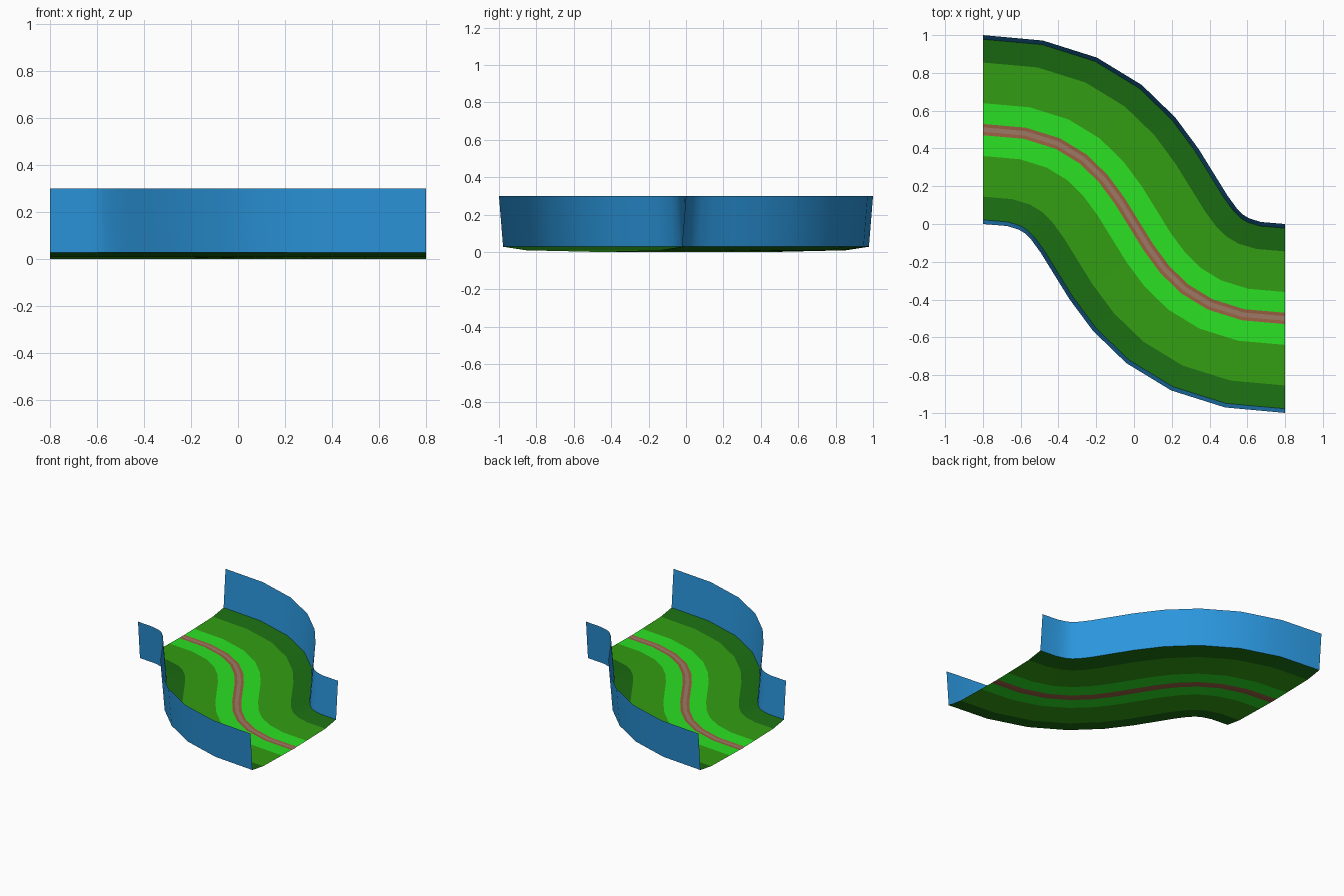
import bpy
from mathutils import Vector

if "Cube" in bpy.data.objects:
    bpy.data.objects.remove(bpy.data.objects["Cube"])

# S-shaped centre line, 12 straight segments
P = [Vector(p) for p in ((-0.8, 0.5), (0.2, 0.5), (-0.2, -0.5), (0.8, -0.5))]
N = 12


def station(t):
    """Point on the centre line and its left-hand normal."""
    s = 1 - t
    pos = P[0]*s**3 + P[1]*3*t*s*s + P[2]*3*t*t*s + P[3]*t**3
    tan = (P[1]-P[0])*s*s + (P[2]-P[1])*2*t*s + (P[3]-P[2])*t*t
    tan.normalize()
    return pos, Vector((-tan.y, tan.x))


def material(name, rgb):
    m = bpy.data.materials.new(name)
    m.diffuse_color = (*rgb, 1)
    m.use_nodes = True
    m.node_tree.nodes["Principled BSDF"].inputs["Base Color"].default_value = m.diffuse_color
    return m


def sweep(name, profiles, mat):
    """Sweep open (offset, height) profiles along the centre line."""
    verts, faces = [], []
    for prof in profiles:
        base, k = len(verts), len(prof)
        for i in range(N + 1):
            pos, nor = station(i / N)
            for off, z in prof:
                p = pos + nor * off
                verts.append((p.x, p.y, z))
        for i in range(N):
            for j in range(k - 1):
                a = base + i*k + j
                faces.append((a, a + k, a + k + 1, a + 1))
    me = bpy.data.meshes.new(name)
    me.from_pydata(verts, [], faces)
    me.materials.append(mat)
    ob = bpy.data.objects.new(name, me)
    bpy.context.collection.objects.link(ob)
    return ob


def both_sides(a, b):
    """Band profile on the left and its mirror on the right."""
    return [[a, b], [(-b[0], b[1]), (-a[0], a[1])]]


# Cross-section of the valley from the path outwards
path, inner, middle, foot, top = (0.03, 0.002), (0.14, 0.004), (0.355, 0.009), (0.478, 0.028), (0.5, 0.3)

# Central path and its worn strip
sweep("path", [[(-0.03, 0.002), (0, 0), (0.03, 0.002)]], material("earth", (0.32, 0.12, 0.055)))
sweep("path_strip", [[(-0.012, 0.0025), (0.012, 0.0025)]], material("gravel", (0.34, 0.19, 0.13)))

# Grass bands, light to dark
sweep("light_grass", both_sides(path, inner), material("light_green", (0.024, 0.75, 0.017)))
sweep("middle_grass", both_sides(inner, middle), material("middle_green", (0.033, 0.34, 0.006)))
sweep("dark_grass", both_sides(middle, foot), material("dark_green", (0.011, 0.155, 0.006)))

# Tall side walls
walls = sweep("side_walls", both_sides(foot, top), material("wall_blue", (0.024, 0.305, 0.72)))
bpy.context.view_layer.objects.active = walls
walls.select_set(True)
bpy.ops.object.shade_smooth_by_angle(angle=0.5)
